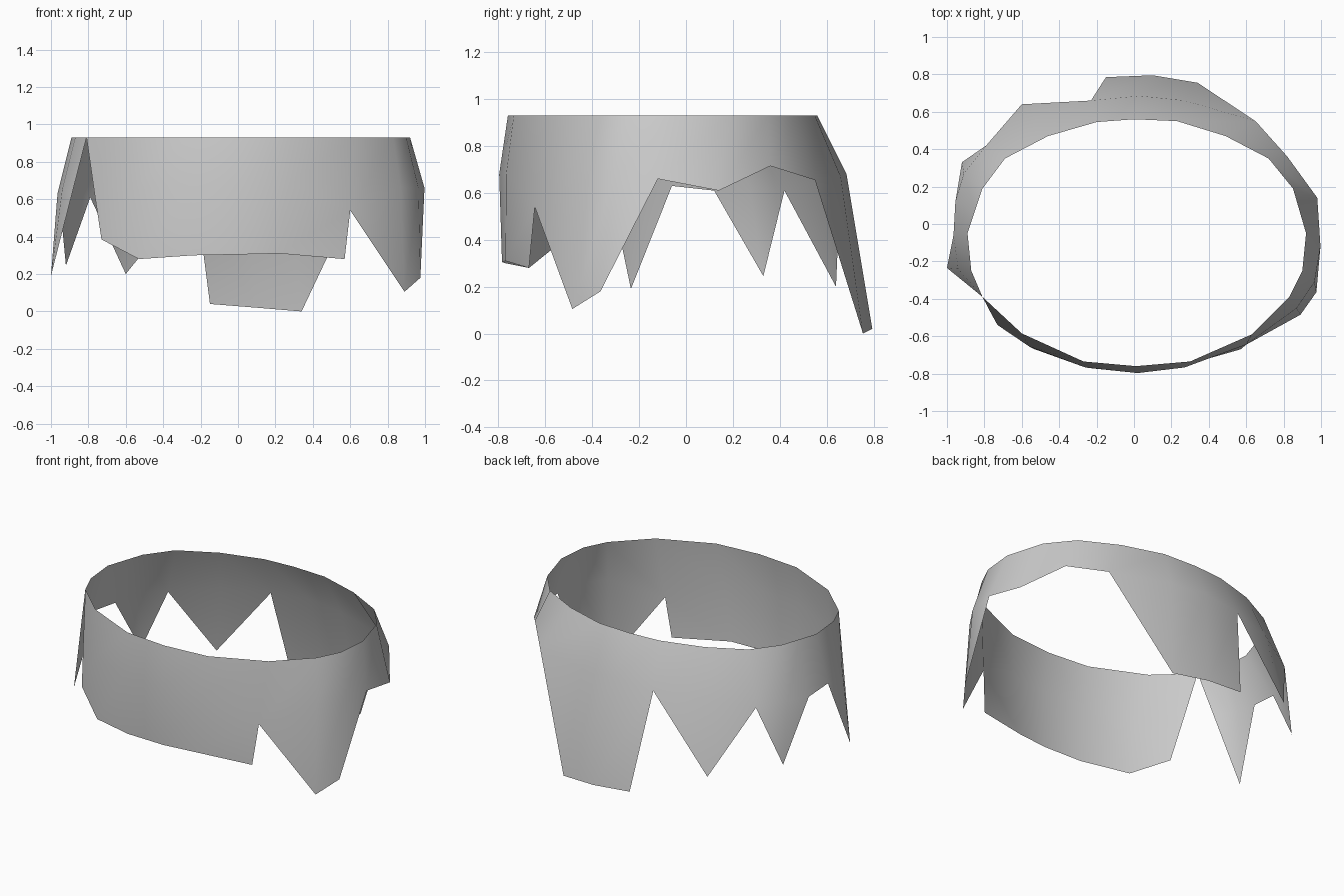
import bpy
import bmesh

if "Cube" in bpy.data.objects:
    bpy.data.objects.remove(bpy.data.objects["Cube"])

# Upper rim, running counter-clockwise from the slit at the front left (x, y)
RIM_Z = 0.93
rim = [(-.81, -.39), (-.6, -.585), (-.27, -.735), (.01, -.76), (.3, -.735),
       (.63, -.59), (.83, -.39), (.9, -.25), (.92, -.05), (.85, .19),
       (.72, .35), (.49, .47), (.23, .55), (0, .56), (-.2, .545),
       (-.46, .47), (-.69, .35), (-.81, .19), (-.85, .07), (-.89, -.05),
       (-.87, -.25), (-.81, -.39)]

# Flared middle line, where the notches between the teeth end (x, y, z)
waist = [(-.77, -.467, .65), (-.56, -.655, .65), (-.26, -.767, .68),
         (.02, -.797, .68), (.27, -.767, .68), (.6, -.645, .54),
         (.87, -.45, .66), (.965, -.31, .66), (.997, -.12, .66),
         (.98, .14, .61), (.82, .36, .715), (.65, .55, .655),
         (.27, .66, .67), (.03, .685, .68), (-.23, .66, .66),
         (-.52, .57, .65), (-.79, .42, .61), (-.91, .27, .63),
         (-.955, .12, .61), (-.965, -.06, .63), (-.94, -.24, .65),
         (-.882, -.331, .65)]

# Hanging teeth: first column, then lower points (None = pinched to the waist)
teeth = [
    (0, [(-.73, -.54, .385), (-.53, -.67, .28), (-.24, -.77, .3),
         (.02, -.785, .305), (.22, -.77, .31), (.57, -.67, .28)]),   # front panel
    (5, [None, (.89, -.485, .105), (.975, -.365, .18), None]),       # front right
    (11, [None, (.34, .755, 0), (.1, .795, .02), (-.15, .785, .04)]),  # back
    (14, [None, (-.6, .64, .2), None]),                              # back left
    (16, [None, (-.92, .33, .245), None]),                           # left
    (19, [None, (-1, -.235, .19), None]),                            # front left
]

bm = bmesh.new()
top = [bm.verts.new((x, y, RIM_Z)) for x, y in rim]
mid = [bm.verts.new(p) for p in waist]


def add_strip(upper, lower):
    """Bridge two rows of vertices, with triangles where the rows meet."""
    for i in range(len(upper) - 1):
        ring = [lower[i], lower[i + 1], upper[i + 1], upper[i]]
        bm.faces.new(list(dict.fromkeys(ring)))


# Continuous band
add_strip(top, mid)

# Teeth below the band
for start, points in teeth:
    upper = mid[start:start + len(points)]
    lower = [bm.verts.new(p) if p else u for p, u in zip(points, upper)]
    add_strip(upper, lower)

mesh = bpy.data.meshes.new("jagged_band")
bm.to_mesh(mesh)
bm.free()
band = bpy.data.objects.new("jagged_band", mesh)
bpy.context.collection.objects.link(band)

# Plain grey, smooth shaded
grey = bpy.data.materials.new("light_grey")
grey.diffuse_color = (0.6, 0.6, 0.6, 1)
grey.use_nodes = True
grey.node_tree.nodes["Principled BSDF"].inputs["Base Color"].default_value = grey.diffuse_color
mesh.materials.append(grey)
for face in mesh.polygons:
    face.use_smooth = True
